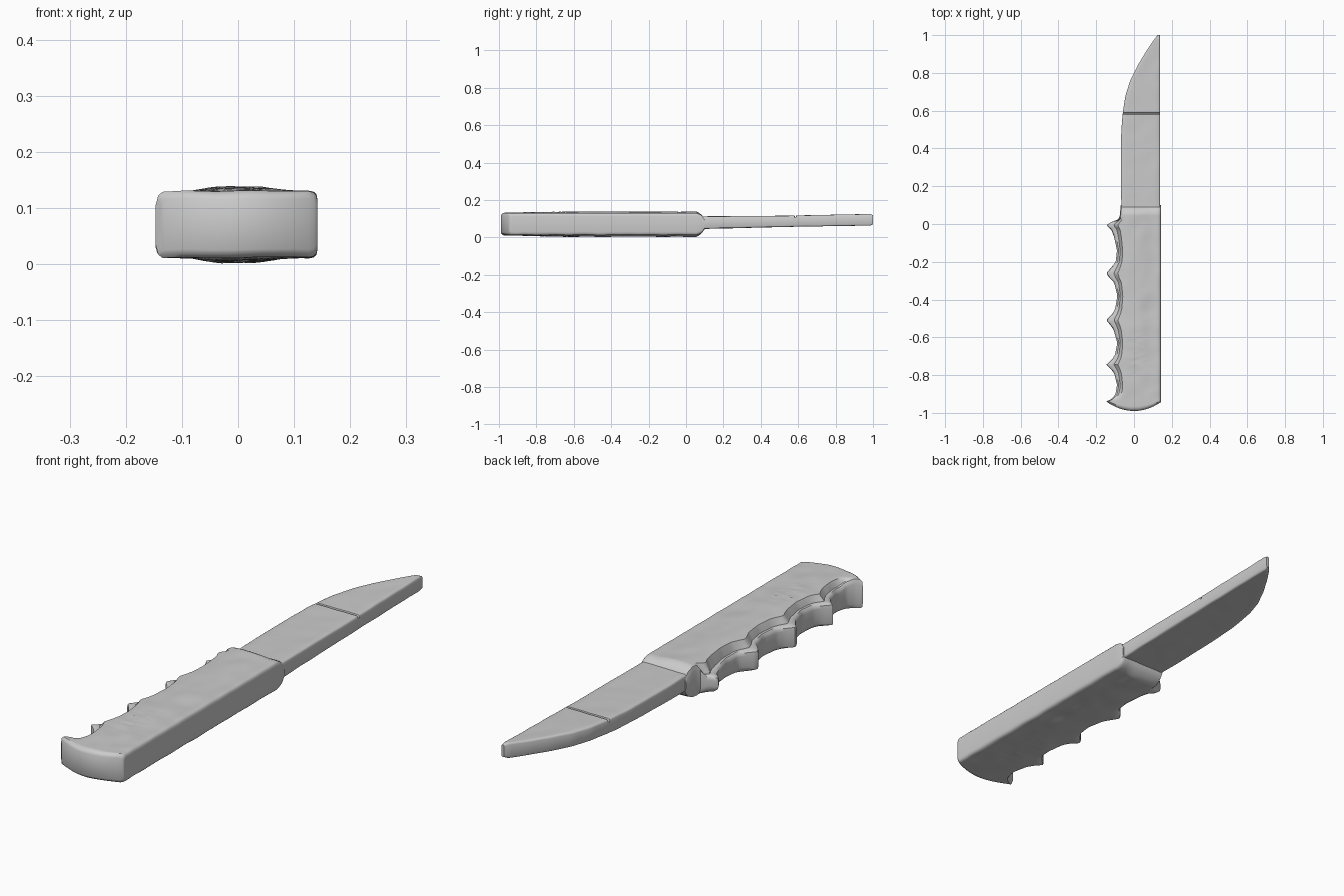
import bpy, bmesh, math
from mathutils import Vector, noise

cube = bpy.data.objects.get("Cube")
if cube:
    bpy.data.objects.remove(cube)

grey = bpy.data.materials.new("plain grey")
grey.use_nodes = True
colour = (0.6, 0.6, 0.6, 1)
grey.diffuse_color = colour
grey.node_tree.nodes["Principled BSDF"].inputs["Base Color"].default_value = colour


def lerp(table, t):
    """Piecewise linear lookup in a list of (t, value) with rising t."""
    for (a, va), (b, vb) in zip(table, table[1:]):
        if t <= b:
            return va + (vb - va) * max(0, (t - a) / (b - a))
    return table[-1][1]


def wobble(x, y, z, amount):
    return amount * noise.noise(Vector((x * 16, y * 12, z * 16)))


def slab(name, stations, section, angle=38):
    """Skin a slab; section(y) gives (x, y, top, bottom) columns across it."""
    bm = bmesh.new()
    rows = []
    for s in stations:
        cols = section(s)
        rows.append(([bm.verts.new((x, y, t)) for x, y, t, b in cols],
                     [bm.verts.new((x, y, b)) for x, y, t, b in cols]))
    n = len(rows[0][0])
    for (t0, b0), (t1, b1) in zip(rows, rows[1:]):
        for i in range(n - 1):
            bm.faces.new((t0[i], t0[i + 1], t1[i + 1], t1[i]))
            bm.faces.new((b0[i + 1], b0[i], b1[i], b1[i + 1]))
        bm.faces.new((t0[0], t1[0], b1[0], b0[0]))
        bm.faces.new((t0[-1], b0[-1], b1[-1], t1[-1]))
    for t, b in (rows[0], rows[-1]):
        for i in range(n - 1):
            bm.faces.new((t[i], b[i], b[i + 1], t[i + 1]))
    bmesh.ops.recalc_face_normals(bm, faces=bm.faces)
    mesh = bpy.data.meshes.new(name)
    bm.to_mesh(mesh)
    bm.free()
    mesh.materials.append(grey)
    obj = bpy.data.objects.new(name, mesh)
    bpy.context.collection.objects.link(obj)
    bpy.ops.object.select_all(action="DESELECT")
    obj.select_set(True)
    bpy.context.view_layer.objects.active = obj
    bpy.ops.object.shade_smooth_by_angle(angle=math.radians(angle))
    return obj


# Handle: finger-grooved left side, straight right side
grip = [(-0.99, -0.140), (-0.985, -0.147), (-0.95, -0.12), (-0.91, -0.098), (-0.85, -0.09),
        (-0.79, -0.105), (-0.765, -0.125), (-0.745, -0.147), (-0.715, -0.115),
        (-0.69, -0.1), (-0.63, -0.088), (-0.56, -0.108), (-0.535, -0.125),
        (-0.51, -0.147), (-0.475, -0.115), (-0.45, -0.1), (-0.38, -0.088),
        (-0.31, -0.105), (-0.285, -0.13), (-0.26, -0.147), (-0.23, -0.12),
        (-0.2, -0.097), (-0.14, -0.09), (-0.07, -0.105), (-0.03, -0.12),
        (-0.008, -0.147), (0.01, -0.125), (0.022, -0.085), (0.04, -0.076), (0.1, -0.07)]
end_round = [(-0.99, 0.014), (-0.985, 0.006), (-0.975, 0), (0.06, 0), (0.085, 0.012), (0.1, 0.032)]


def handle_section(y):
    left, right = lerp(grip, y), 0.142
    # The top of the grip steps down to a lower ledge along the finger grooves
    ledge = lerp([(-0.95, 0), (-0.88, 1), (0.015, 1), (0.03, 0)], y)
    core = left + ledge * (-0.068 + 0.45 * (left + 0.09) - left) + 0.012 * (1 - ledge)
    drop = ledge * lerp([(-0.9, 0.022), (-0.3, 0.026), (-0.03, 0.04)], y)
    lift = ledge * lerp([(-0.3, 0.0), (-0.05, 0.018)], y)
    shrink = lerp(end_round, y)
    # (x, top drop, bottom lift)
    cols = [(left, drop + 0.018, lift + 0.018), (left + 0.003, drop + 0.007, lift + 0.007)]
    cols += [(left + (core - left) * f, drop, lift * (1 - f)) for f in (0.4, 0.75)]
    cols += [(core + 0.002, drop * 0.35, 0), (core + 0.008, 0, 0)]
    start = core + 0.008
    cols += [(start + (right - 0.016 - start) * i / 12, 0, 0) for i in range(1, 13)]
    cols += [(right - 0.007, 0.002, 0.002), (right - 0.002, 0.007, 0.007), (right, 0.017, 0.017)]
    out = []
    butt = max(0, min(1, (-0.86 - y) / 0.13))
    swell = lerp([(-0.97, 0), (-0.85, 0.5), (-0.6, 0.9), (0.06, 0.9), (0.09, 0)], y)
    for x, d, u in cols:
        bulge = 0.008 * swell * math.exp(-(x / 0.07) ** 4)
        scar = math.exp(-((x - 0.01) / 0.05) ** 2 - ((y + 0.67) / 0.1) ** 2)
        pit = 0.006 * scar * noise.noise(Vector((x * 70, y * 60, 3)))
        top = 0.130 + bulge - d - shrink + wobble(x, y, 1, 0.003) + pit
        bottom = 0.012 - bulge * 1.1 + u + shrink + wobble(x, y, 5, 0.003) + pit
        # The butt bows outward in the middle
        out.append((x, y + butt * 0.045 * min(1.1, (x / 0.14) ** 2), top, max(0, bottom)))
    return out


handle_ys = sorted({-0.99, -0.985, -0.975, 0.07, 0.085, 0.1} |
                   {round(-0.965 + i * 0.01, 3) for i in range(103)})
slab("handle", handle_ys, handle_section)

# Blade: straight spine on the right, belly curving up to the tip
belly = [(0.06, -0.065), (0.2, -0.07), (0.45, -0.069), (0.54, -0.064), (0.6, -0.058),
         (0.68, -0.045), (0.76, -0.02), (0.84, 0.02), (0.92, 0.068), (0.985, 0.112), (1.0, 0.126)]


def blade_section(y):
    left, right = lerp(belly, y), 0.138
    width = right - left
    e = min(0.006, width * 0.25)
    cols = [(left, 0.007), (left + e * 0.4, 0.002), (left + e, 0)]
    cols += [(left + e + (width - 2 * e) * i / 9, 0) for i in range(1, 10)]
    cols += [(right - e * 0.4, 0.002), (right, 0.007)]
    # Shallow cut line across the top
    groove = lerp([(0.58, 0), (0.583, 0.008), (0.587, 0.008), (0.59, 0)], y)
    tip = lerp([(0.985, 0), (1.0, 0.006)], y)
    out = []
    for x, d in cols:
        top = lerp([(0.06, 0.112), (0.5, 0.115), (1.0, 0.125)], y)
        bottom = lerp([(0.06, 0.046), (0.3, 0.051), (0.6, 0.058), (1.0, 0.064)], y)
        out.append((x, y, top - d - groove - tip + wobble(x, y, 2, 0.002),
                    bottom + d + tip + wobble(x, y, 7, 0.002)))
    return out


blade_ys = sorted({0.58, 0.583, 0.587, 0.59, 0.985, 0.995, 1.0} |
                  {round(0.06 + i * 0.02, 3) for i in range(47)})
slab("blade", blade_ys, blade_section)
